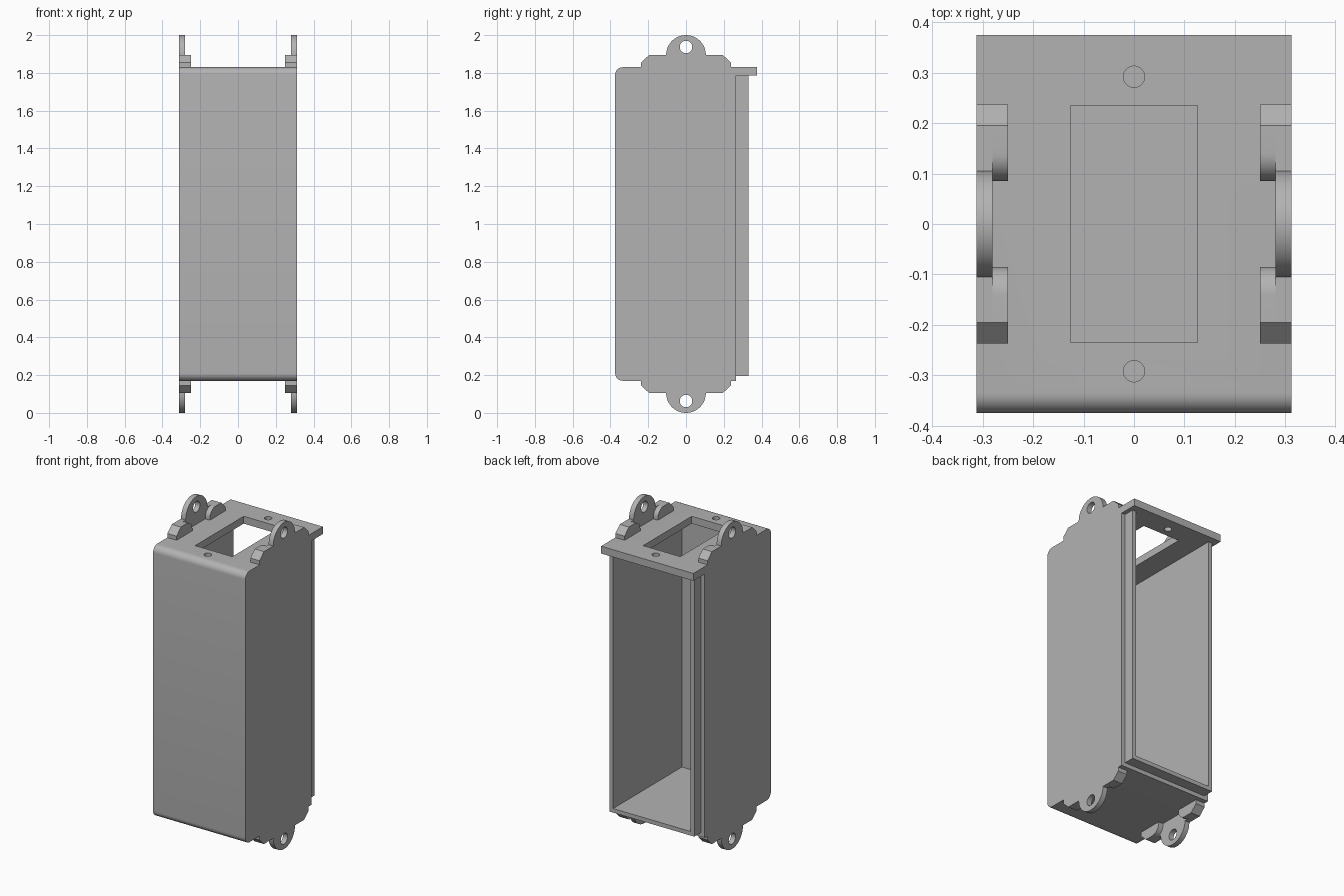
import bpy
import bmesh
from math import cos, sin, pi
from mathutils import Matrix

cube = bpy.data.objects.get("Cube")
if cube:
    bpy.data.objects.remove(cube, do_unlink=True)

grey = bpy.data.materials.new("plain grey")
grey.use_nodes = True
grey.diffuse_color = (0.45, 0.45, 0.45, 1)
grey.node_tree.nodes["Principled BSDF"].inputs["Base Color"].default_value = (0.45, 0.45, 0.45, 1)

HALF_W = 0.3125   # half width of the housing
MID_Z = 1.0       # mirror plane for the end lugs


def finish(name, bm, z=0.0):
    """Turn a bmesh into an object whose origin sits at height z."""
    bmesh.ops.recalc_face_normals(bm, faces=bm.faces)
    bm.transform(Matrix.Translation((0, 0, -z)))
    mesh = bpy.data.meshes.new(name)
    bm.to_mesh(mesh)
    bm.free()
    mesh.materials.append(grey)
    obj = bpy.data.objects.new(name, mesh)
    obj.location.z = z
    bpy.context.collection.objects.link(obj)
    return obj


def prism(name, profile, x0, x1, z=0.0):
    """Extrude a (y, z) profile along x."""
    bm = bmesh.new()
    face = bm.faces.new([bm.verts.new((x0, y, h)) for y, h in profile])
    out = bmesh.ops.extrude_face_region(bm, geom=[face])
    moved = [v for v in out["geom"] if isinstance(v, bmesh.types.BMVert)]
    bmesh.ops.translate(bm, verts=moved, vec=(x1 - x0, 0, 0))
    return finish(name, bm, z)


def box(name, x, y0, y1, z0, z1):
    return prism(name, [(y0, z0), (y1, z0), (y1, z1), (y0, z1)], -x, x)


def cylinder(name, radius, depth, matrix):
    bm = bmesh.new()
    bmesh.ops.create_cone(bm, cap_ends=True, segments=40, radius1=radius,
                          radius2=radius, depth=depth, matrix=matrix)
    return finish(name, bm)


def arc(cy, cz, r, a0, a1, n):
    return [(cy + r * cos(a0 + (a1 - a0) * i / n), cz + r * sin(a0 + (a1 - a0) * i / n))
            for i in range(n + 1)]


def apply_modifier(obj, mod):
    bpy.context.view_layer.objects.active = obj
    bpy.ops.object.modifier_apply(modifier=mod.name)


def combine(obj, tool, operation):
    mod = obj.modifiers.new("combine", "BOOLEAN")
    mod.operation, mod.solver, mod.object = operation, "EXACT", tool
    apply_modifier(obj, mod)
    bpy.data.objects.remove(tool, do_unlink=True)


def smooth(obj):
    bpy.ops.object.select_all(action="DESELECT")
    obj.select_set(True)
    bpy.context.view_layer.objects.active = obj
    bpy.ops.object.shade_smooth_by_angle(angle=pi / 6)


# Housing: rounded front edges and a top plate that overhangs the back
R = 0.04
outline = [(0.265, 0.17), (0.265, 1.785), (0.375, 1.785), (0.375, 1.83)]
outline += arc(-0.375 + R, 1.83 - R, R, pi / 2, pi, 8)
outline += arc(-0.375 + R, 0.17 + R, R, pi, 1.5 * pi, 8)
housing = prism("housing", outline, -HALF_W, HALF_W)

# Stepped lip around the open back, then the hollow inside
combine(housing, box("lip", 0.287, 0.2, 0.33, 0.195, 1.8), "UNION")
combine(housing, box("cavity", 0.2625, -0.335, 0.5, 0.22, 1.785), "DIFFERENCE")

# Openings in the top plate
combine(housing, box("window", 0.126, -0.235, 0.235, 1.7, 1.9), "DIFFERENCE")
for y in (-0.292, 0.292):
    combine(housing, cylinder("screw_hole", 0.021, 0.2, Matrix.Translation((0, y, 1.81))),
            "DIFFERENCE")
smooth(housing)

# End lugs: an eared plate with a pin hole, backed by two rounded blocks
TOP, BASE = 1.895, 1.83
shoulder = [(0.237, BASE), (0.237, 1.855), (0.195, TOP)]
plate = shoulder + arc(0, TOP, 0.105, 0, pi, 32) + [(-y, z) for y, z in reversed(shoulder)]
lug_plate = prism("lug_plates", plate, 0.281, HALF_W, MID_Z)
pin = Matrix.Translation((0.3, 0, 1.937)) @ Matrix.Rotation(pi / 2, 4, "Y")
combine(lug_plate, cylinder("pin_hole", 0.033, 0.2, pin), "DIFFERENCE")

block = shoulder + arc(0.14, TOP - 0.055, 0.055, pi / 2, pi, 10) + [(0.085, BASE)]
lugs = [lug_plate]
for name, side in (("back_lug_blocks", 1), ("front_lug_blocks", -1)):
    lugs.append(prism(name, [(side * y, z) for y, z in block], 0.25, 0.281, MID_Z))

# Repeat the lugs on both sides and both ends
for lug in lugs:
    mod = lug.modifiers.new("mirror", "MIRROR")
    mod.use_axis = (True, False, True)
    mod.use_clip = False
    apply_modifier(lug, mod)
    smooth(lug)
